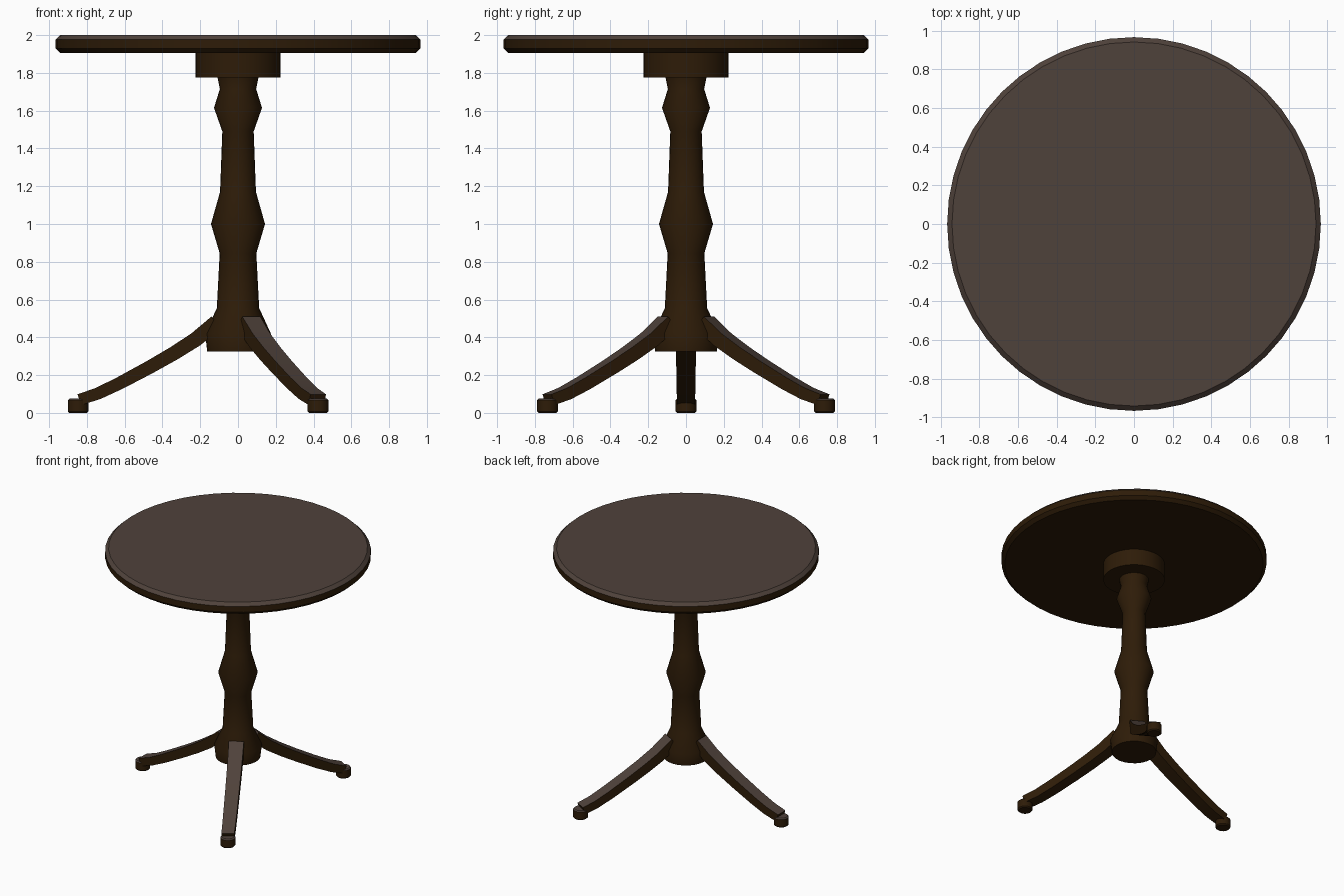
import bpy, bmesh, math
from mathutils import Matrix, Vector

if "Cube" in bpy.data.objects:
    bpy.data.objects.remove(bpy.data.objects["Cube"])


def material(name, colour):
    mat = bpy.data.materials.new(name)
    mat.diffuse_color = (*colour, 1)
    mat.use_nodes = True
    mat.node_tree.nodes["Principled BSDF"].inputs["Base Color"].default_value = mat.diffuse_color
    return mat


wood = material("dark brown wood", (0.027, 0.0115, 0.0024))
worn = material("greyish brown upper faces", (0.078, 0.054, 0.043))


def make_object(name, bm):
    bmesh.ops.recalc_face_normals(bm, faces=bm.faces)
    bm.normal_update()
    # Upward faces take the paler, greyer colour
    for f in bm.faces:
        f.material_index = 1 if f.normal.z > 0.5 else 0
    mesh = bpy.data.meshes.new(name)
    bm.to_mesh(mesh)
    bm.free()
    mesh.materials.append(wood)
    mesh.materials.append(worn)
    ob = bpy.data.objects.new(name, mesh)
    bpy.context.collection.objects.link(ob)
    bpy.ops.object.select_all(action='DESELECT')
    ob.select_set(True)
    bpy.context.view_layer.objects.active = ob
    bpy.ops.object.shade_smooth_by_angle(angle=math.radians(40))
    return ob


def skin(bm, rings):
    """Bridge successive closed rings of points and cap both ends."""
    loops = [[bm.verts.new(p) for p in ring] for ring in rings]
    n = len(loops[0])
    for a, b in zip(loops, loops[1:]):
        for i in range(n):
            j = (i + 1) % n
            bm.faces.new((a[i], a[j], b[j], b[i]))
    bm.faces.new(loops[0])
    bm.faces.new(loops[-1])


def turned(name, profile, sides, centre=(0, 0)):
    """Lathe a (radius, height) profile."""
    bm = bmesh.new()
    rings = []
    for r, z in profile:
        rings.append([(centre[0] + r * math.cos(2 * math.pi * i / sides),
                       centre[1] + r * math.sin(2 * math.pi * i / sides), z)
                      for i in range(sides)])
    skin(bm, rings)
    return make_object(name, bm)


# Round top with chamfered rims, and the block beneath it
turned("table_top", [(0.942, 1.906), (0.967, 1.93), (0.967, 1.976), (0.942, 2.0)], 48)
turned("top_block", [(0.224, 1.775), (0.224, 1.91)], 32)

# Turned central column
turned("column", [(0.163, 0.325), (0.174, 0.42), (0.112, 0.555), (0.097, 0.845),
                  (0.143, 1.0), (0.095, 1.17), (0.083, 1.49), (0.127, 1.615),
                  (0.096, 1.715), (0.11, 1.785)], 24)

# Curved legs: centre line as (distance from axis, height)
path = [Vector(p) for p in ((0.115, 0.478), (0.225, 0.388), (0.34, 0.315), (0.466, 0.243),
                            (0.625, 0.158), (0.74, 0.103), (0.84, 0.07))]


def leg(name, angle):
    bm = bmesh.new()
    rings = []
    last = len(path) - 1
    for i, p in enumerate(path):
        t = i / last
        d = (path[min(i + 1, last)] - path[max(i - 1, 0)]).normalized()
        up = Vector((-d.y, d.x)) * (0.041 - 0.011 * t)   # half thickness
        w = 0.055 - 0.008 * t                            # half width
        a, b = p + up, p - up
        rings.append([(a.x, -w, a.y), (a.x, w, a.y), (b.x, w, b.y), (b.x, -w, b.y)])
    skin(bm, rings)
    bmesh.ops.transform(bm, matrix=Matrix.Rotation(angle, 4, 'Z'), verts=bm.verts)
    make_object(name, bm)


# Three legs, each ending in a round foot
for label, degrees in (("left", 180), ("front_right", -60), ("back_right", 60)):
    ang = math.radians(degrees)
    leg(label + "_leg", ang)
    turned(label + "_foot", [(0.047, 0), (0.055, 0.008), (0.055, 0.067), (0.047, 0.075)], 16,
           (0.846 * math.cos(ang), 0.846 * math.sin(ang)))
